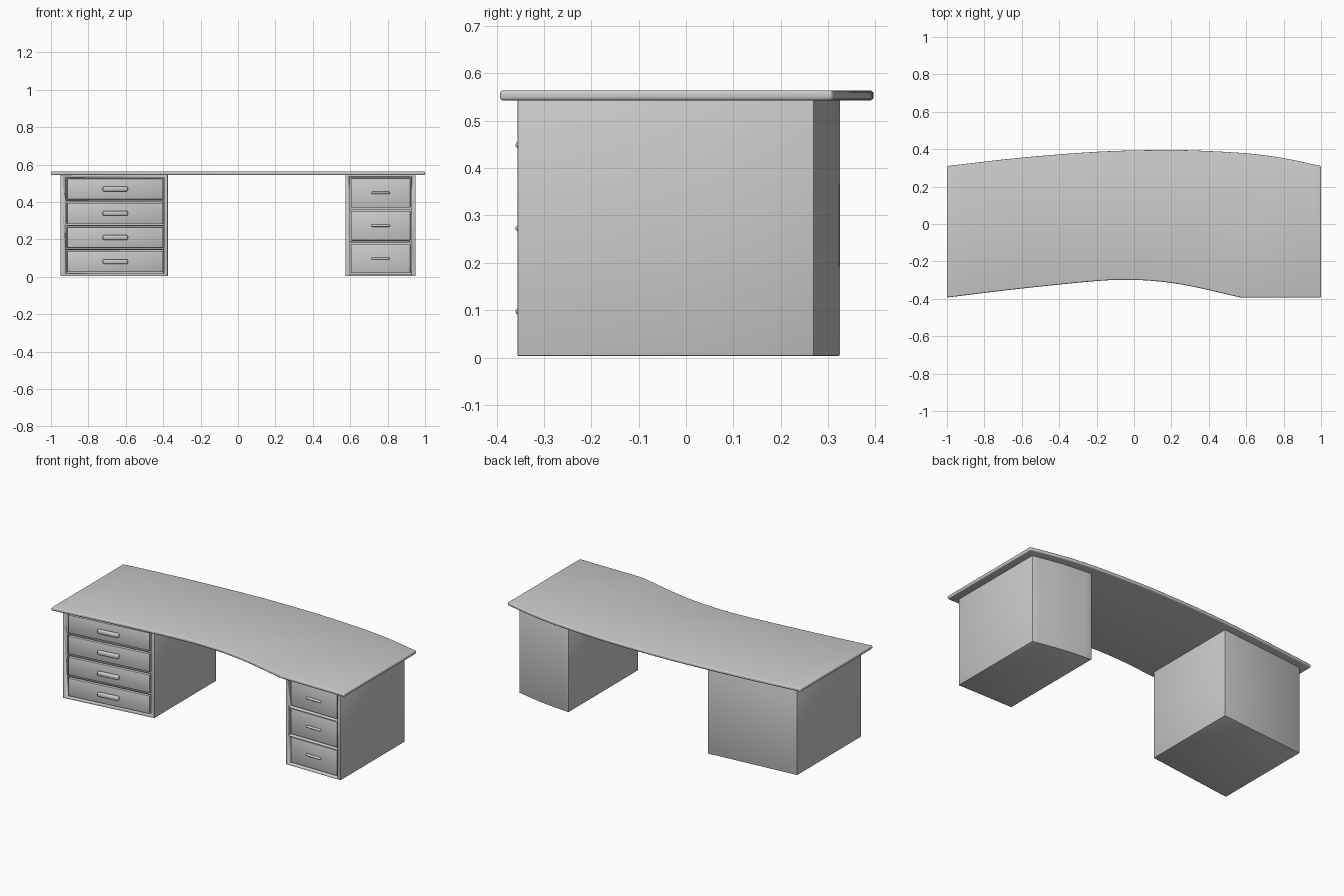
import bpy, bmesh, math
from mathutils import Vector, Matrix

if "Cube" in bpy.data.objects:
    bpy.data.objects.remove(bpy.data.objects["Cube"])


def spline(pts, n=6):
    """Smooth curve through 2D points (Catmull-Rom)."""
    p = [Vector(q) for q in pts]
    p = [2 * p[0] - p[1]] + p + [2 * p[-1] - p[-2]]
    out = []
    for i in range(1, len(p) - 2):
        a, b, c, d = p[i - 1:i + 3]
        for k in range(n):
            t = k / n
            out.append(0.5 * (2 * b + (c - a) * t + (2 * a - 5 * b + 4 * c - d) * t ** 2
                              + (3 * b - a - 3 * c + d) * t ** 3))
    return out + [p[-2]]


def finish(name, bm, bevel=0.0, segs=2, matrix=None):
    bmesh.ops.recalc_face_normals(bm, faces=bm.faces)
    me = bpy.data.meshes.new(name)
    bm.to_mesh(me)
    bm.free()
    if matrix:
        me.transform(matrix)
    ob = bpy.data.objects.new(name, me)
    bpy.context.collection.objects.link(ob)
    bpy.ops.object.select_all(action='DESELECT')
    bpy.context.view_layer.objects.active = ob
    ob.select_set(True)
    if bevel:
        m = ob.modifiers.new("Bevel", 'BEVEL')
        m.width, m.segments = bevel, segs
        m.limit_method, m.angle_limit = 'ANGLE', math.radians(35)
        bpy.ops.object.modifier_apply(modifier=m.name)
    bpy.ops.object.shade_smooth_by_angle(angle=math.radians(35))
    return ob


def prism(name, outline, z0, z1, bevel, segs=2):
    bm = bmesh.new()
    f = bm.faces.new([bm.verts.new((x, y, z0)) for x, y in outline])
    r = bmesh.ops.extrude_face_region(bm, geom=[f])
    vs = [v for v in r["geom"] if isinstance(v, bmesh.types.BMVert)]
    bmesh.ops.translate(bm, verts=vs, vec=(0, 0, z1 - z0))
    return finish(name, bm, bevel, segs)


def add_box(bm, lo, hi):
    lo, hi = Vector(lo), Vector(hi)
    m = Matrix.Translation((lo + hi) / 2) @ Matrix.Diagonal((*(hi - lo), 1))
    bmesh.ops.create_cube(bm, size=1, matrix=m)


def pedestal(side, front, back, rows, margins, handle, face):
    body = prism(side + "_pedestal", list(front) + list(back), 0.003, 0.546, 0.003)
    # local frame: x along the front, y into the body
    a, b = Vector(front[0]), Vector(front[1])
    d = b - a
    frame = Matrix.Translation((a.x, a.y, 0)) @ Matrix.Rotation(math.atan2(d.y, d.x), 4, 'Z')
    u0, u1 = margins[0], d.length - margins[1]

    # recesses for the drawers
    bm = bmesh.new()
    for z0, z1 in rows:
        add_box(bm, (u0, -0.05, z0), (u1, 0.025, z1))
    cutter = finish("drawer_cutter", bm, matrix=frame)
    cutter.hide_render = True
    m = body.modifiers.new("Recess", 'BOOLEAN')
    m.operation, m.solver, m.object = 'DIFFERENCE', 'EXACT', cutter
    bpy.context.view_layer.objects.active = body
    bpy.ops.object.modifier_apply(modifier=m.name)
    bpy.data.objects.remove(cutter)

    # drawer fronts and handles
    w, h, out = handle
    g, mid = 0.007, (u0 + u1) / 2
    for i, (z0, z1) in enumerate(rows, 1):
        bm = bmesh.new()
        add_box(bm, (u0 + g, face, z0 + g), (u1 - g, 0.03, z1 - g))
        finish(f"{side}_drawer_{i}", bm, 0.003, matrix=frame)
        bm = bmesh.new()
        zc = (z0 + z1) / 2
        add_box(bm, (mid - w / 2, face - out, zc - h / 2), (mid + w / 2, face + 0.004, zc + h / 2))
        finish(f"{side}_handle_{i}", bm, min(h, out) * 0.45, 3, matrix=frame)


# desk top with curved front and back edges
front_edge = spline([(-1, -.393), (-.6, -.345), (-.2, -.305), (-.03, -.299),
                     (.12, -.306), (.3, -.332), (.57, -.393)])
back_edge = spline([(1, .31), (.8, .352), (.6, .378), (.3, .394), (.1, .395),
                    (-.2, .386), (-.6, .355), (-1, .31)])
prism("desk_top", front_edge + [Vector((1, -.393))] + back_edge, 0.543, 0.564, 0.007, 3)

# left pedestal, four drawers, angled along the top's edge
pedestal("left", [(-.95, -.353), (-.375, -.28)], [(-.375, .325), (-.95, .272)],
         [(.018 + .1295 * i, .143 + .1295 * i) for i in range(4)],
         (.03, .02), (.135, .026, .018), -.004)

# right pedestal, three drawers, curved back
pedestal("right", [(.575, -.356), (.95, -.356)],
         spline([(.95, .27), (.76, .306), (.575, .325)], 5),
         [(.012 + .1755 * i, .183 + .1755 * i) for i in range(3)],
         (.022, .022), (.1, .012, .012), .008)
